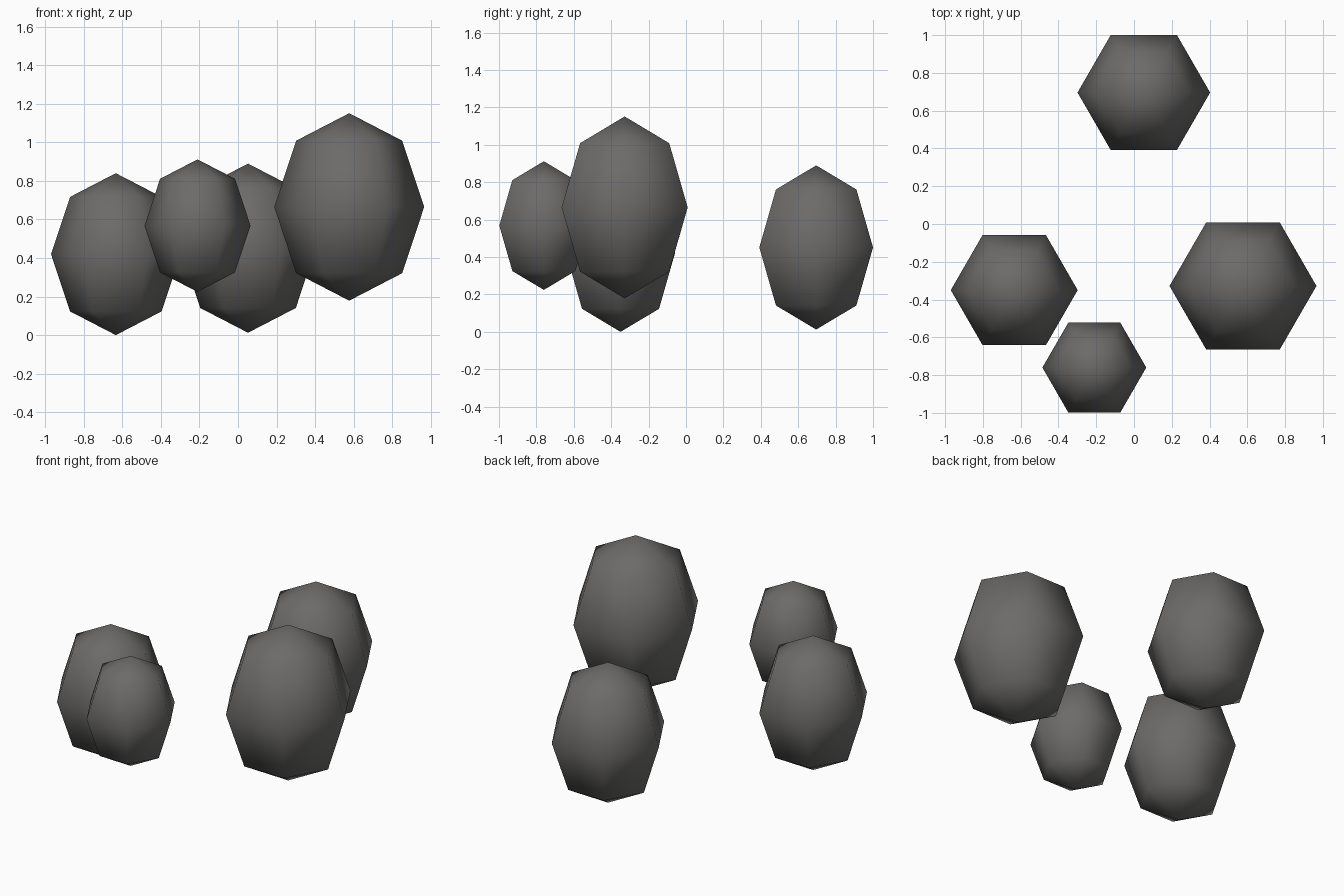
import bpy, math

if "Cube" in bpy.data.objects:
    bpy.data.objects.remove(bpy.data.objects["Cube"])

stone = bpy.data.materials.new("dark warm grey")
stone.diffuse_color = (0.15, 0.146, 0.142, 1)
stone.use_nodes = True
stone.node_tree.nodes["Principled BSDF"].inputs["Base Color"].default_value = stone.diffuse_color

SEGMENTS, RINGS, STRETCH = 6, 4, 1.25


def boulder(name, x, y, z, r):
    """Low-poly ellipsoid, six sides with corners along x, stretched upwards."""
    verts = [(0, 0, r * STRETCH)]
    for i in range(1, RINGS):
        t = math.pi * i / RINGS
        for j in range(SEGMENTS):
            a = 2 * math.pi * j / SEGMENTS
            verts.append((r * math.sin(t) * math.cos(a),
                          r * math.sin(t) * math.sin(a),
                          r * STRETCH * math.cos(t)))
    verts.append((0, 0, -r * STRETCH))
    last = len(verts) - 1
    base = last - SEGMENTS
    faces = []
    for j in range(SEGMENTS):
        k = (j + 1) % SEGMENTS
        faces.append((0, 1 + j, 1 + k))              # top cap
        faces.append((last, base + k, base + j))     # bottom cap
        for i in range(RINGS - 2):                   # side bands
            p, q = 1 + i * SEGMENTS, 1 + (i + 1) * SEGMENTS
            faces.append((p + j, q + j, q + k, p + k))
    mesh = bpy.data.meshes.new(name)
    mesh.from_pydata(verts, [], faces)
    mesh.materials.append(stone)
    mesh.shade_smooth()
    ob = bpy.data.objects.new(name, mesh)
    ob.location = (x, y, z)
    bpy.context.collection.objects.link(ob)


# Four floating stones
boulder("large_stone_right", 0.577, -0.328, 0.665, 0.389)
boulder("stone_left", -0.634, -0.35, 0.42, 0.336)
boulder("small_stone_front", -0.21, -0.76, 0.568, 0.275)
boulder("stone_back", 0.052, 0.696, 0.451, 0.351)
